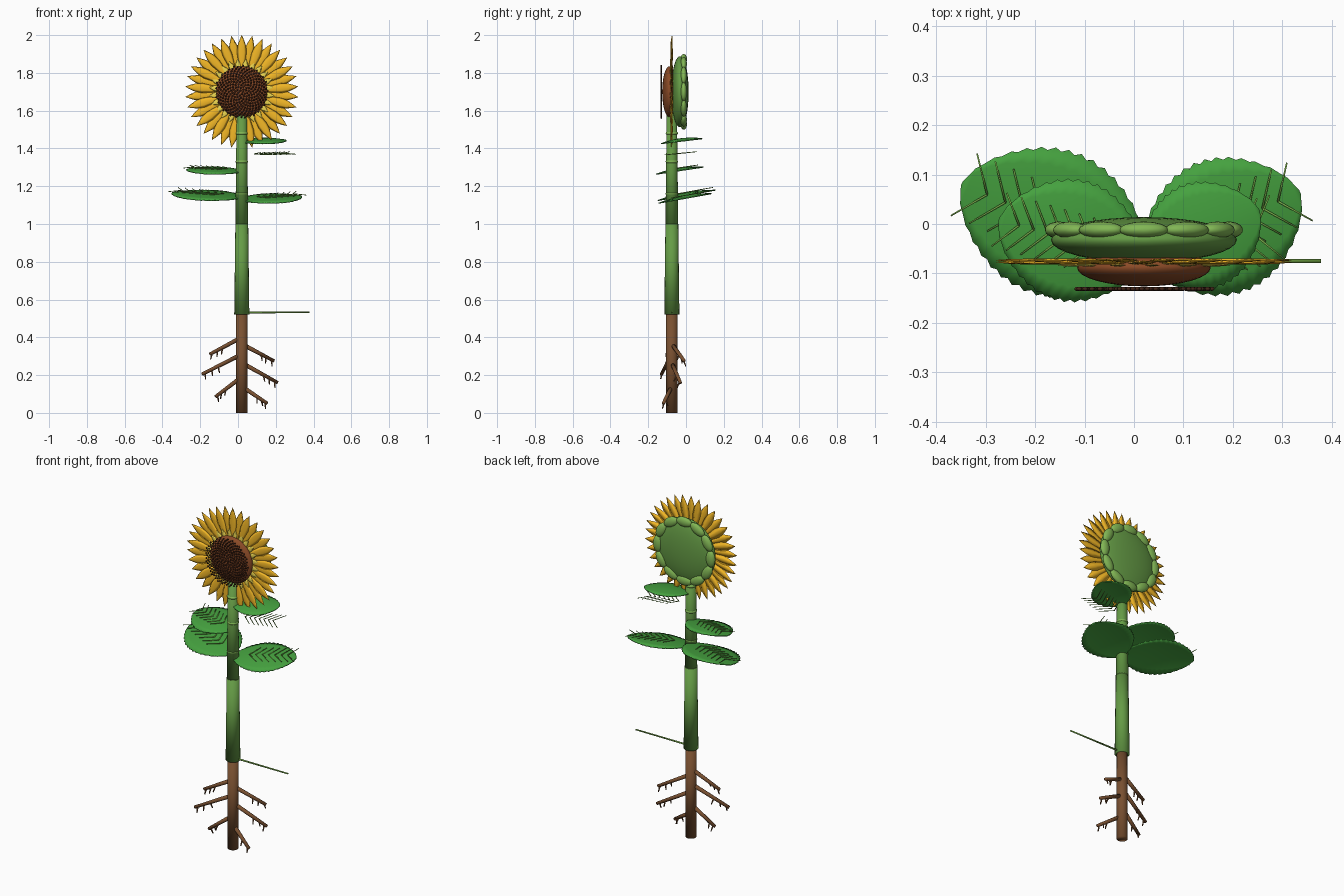
import bpy, bmesh, random
from math import sin, cos, pi, radians, sqrt
from mathutils import Vector, Matrix

if "Cube" in bpy.data.objects:
    bpy.data.objects.remove(bpy.data.objects["Cube"])

random.seed(4)
CX, CY, CZ = 0.02, -0.075, 1.70   # stem axis and flower head height


def mat(name, r, g, b):
    m = bpy.data.materials.new(name)
    m.diffuse_color = (r, g, b, 1)
    m.use_nodes = True
    m.node_tree.nodes["Principled BSDF"].inputs["Base Color"].default_value = m.diffuse_color
    return m


STEM = mat("stem_green", 0.13, 0.33, 0.06)
LEAF = mat("leaf_green", 0.06, 0.36, 0.05)
VEIN = mat("vein_green", 0.17, 0.38, 0.06)
SEPAL = mat("sepal_green", 0.22, 0.47, 0.09)
ROOT = mat("root_brown", 0.19, 0.08, 0.03)
DISC = mat("disc_brown", 0.26, 0.07, 0.02)
SEED = mat("seed_brown", 0.06, 0.02, 0.01)
GOLD = mat("petal_gold", 0.9, 0.48, 0.02)
PALE = mat("petal_pale", 0.85, 0.68, 0.08)


def finish(name, bm, m, smooth=True):
    me = bpy.data.meshes.new(name)
    bmesh.ops.recalc_face_normals(bm, faces=bm.faces[:])
    for f in bm.faces:
        f.smooth = smooth
    bm.to_mesh(me)
    bm.free()
    ob = bpy.data.objects.new(name, me)
    me.materials.append(m)
    bpy.context.collection.objects.link(ob)
    return ob


def rod(bm, a, b, r1, r2, n=16):
    a, b = Vector(a), Vector(b)
    d = b - a
    M = Matrix.Translation((a + b) / 2) @ d.to_track_quat('Z', 'Y').to_matrix().to_4x4()
    bmesh.ops.create_cone(bm, cap_ends=True, segments=n, radius1=r1, radius2=r2,
                          depth=d.length, matrix=M)


def ball(bm, c, s, turn=0, u=24, v=14):
    M = Matrix.Translation(c) @ Matrix.Rotation(turn, 4, 'Y') @ Matrix.Diagonal((*s, 1))
    bmesh.ops.create_uvsphere(bm, u_segments=u, v_segments=v, radius=1, matrix=M)


# Tap root
bm = bmesh.new()
rod(bm, (CX, CY, 0), (CX, CY, 0.53), 0.03, 0.03)
finish("tap_root", bm, ROOT)

# Side roots with hanging rootlets: start height, end x, end y, end height
bm = bmesh.new()
for z, ex, ey, ez in [(.40, -.15, -.10, .31), (.31, -.19, -.13, .205), (.19, -.12, -.10, .085),
                      (.365, .19, -.01, .275), (.265, .21, -.03, .16), (.14, .155, -.12, .05)]:
    a, b = Vector((CX, CY, z)), Vector((ex, ey, ez))
    rod(bm, a, b, 0.012, 0.009, 8)
    for t in (0.6, 0.76, 0.92):
        p = a.lerp(b, t)
        rod(bm, p, p + Vector((random.uniform(-.01, .01), random.uniform(-.02, .02), -.035)), .005, .003, 6)
finish("side_roots", bm, ROOT)

# Stem with nodes
bm = bmesh.new()
rod(bm, (CX, CY, 0.52), (CX, CY, 1.0), 0.04, 0.034)
finish("lower_stem", bm, STEM)
bm = bmesh.new()
rod(bm, (CX, CY, 0.99), (CX, CY, 1.6), 0.034, 0.027)
finish("upper_stem", bm, STEM)
for i, (z, r) in enumerate([(1.0, .0345), (1.16, .034), (1.33, .0335), (1.48, .033)]):
    bm = bmesh.new()
    ball(bm, (CX, CY, z), (r, r, 0.014), u=16, v=8)
    finish(f"stem_node_{i + 1}", bm, SEPAL)

# Lone leaf stalk low on the stem
bm = bmesh.new()
rod(bm, (CX, CY, 0.532), (0.378, CY, 0.532), 0.005, 0.004, 8)
finish("leaf_stalk", bm, VEIN)


def leaf_point(az, u, v, z, slope, x0=CX):
    x = x0 + u * cos(az) - v * sin(az)
    y = CY + u * sin(az) + v * cos(az)
    return Vector((x, y, z + slope * y))


# Leaf blade: serrated oval, gently domed
def leaf(name, az, length, half, z, slope):
    az = radians(az)
    bm = bmesh.new()
    n, m, rows = 30, 8, []
    for i in range(n + 1):
        t = i / n
        w = half * max(sin(pi * t), 0.002) ** 0.6 * (1.0 if i % 2 else 0.95)
        row = []
        for j in range(m + 1):
            k = 2 * j / m - 1
            dome = 0.014 * (1 - k * k) * sin(pi * t)
            row.append(bm.verts.new(leaf_point(az, length * t, w * k, z + dome - 0.006, slope)))
        rows.append(row)
    for a, b in zip(rows, rows[1:]):
        for j in range(m):
            bm.faces.new((a[j], b[j], b[j + 1], a[j + 1]))
    ob = finish(name, bm, LEAF)
    s = ob.modifiers.new("thickness", 'SOLIDIFY')
    s.thickness = 0.005
    s.offset = 0


# Herringbone veins
def veins(name, az, length, reach, z, slope):
    az = radians(az)
    bm = bmesh.new()
    for i in range(7):
        u = length * (0.26 + 0.1 * i)
        for s in (-1, 1):
            rod(bm, leaf_point(az, u, 0, z, slope),
                leaf_point(az, u + reach * 0.6, s * reach * 0.8, z, slope), .0025, .0018, 6)
    finish(name, bm, VEIN)


leaf("leaf_left_large", 157, 0.40, 0.15, 1.157, 0.18)
veins("veins_left_large", 157, 0.40, 0.085, 1.168, 0.18)
leaf("leaf_right_large", 24, 0.345, 0.14, 1.142, 0.18)
veins("veins_right_large", 24, 0.345, 0.08, 1.152, 0.18)
leaf("leaf_left_small", 164, 0.305, 0.125, 1.293, 0.15)
veins("veins_left_small", 164, 0.305, 0.07, 1.303, 0.15)
leaf("leaf_right_small", 24, 0.255, 0.11, 1.447, 0.12)
veins("veins_right_small", 14, 0.265, 0.085, 1.377, 0.10)


# Ring of pointed petals, each a thin ridged blade
def petals(name, m, count, r0, r1, half, y, lift, phase=0):
    bm = bmesh.new()
    prof = [(0, .45), (.25, .75), (.5, 1), (.7, .85), (.87, .42), (1, .02)]
    for i in range(count):
        a = 2 * pi * (i + phase) / count
        yy = y + (0.002 if i % 2 else -0.002)
        rows = []
        for t, w in prof:
            r = r0 + (r1 - r0) * t
            row = []
            for k, d in ((-1, 0), (-.5, -.75), (0, -1), (.5, -.75), (1, 0), (0, .6)):
                q = k * w * half
                row.append(bm.verts.new((CX + r * sin(a) + q * cos(a), yy + d * lift * sqrt(w),
                                         CZ + r * cos(a) - q * sin(a))))
            rows.append(row)
        for p, q in zip(rows, rows[1:]):
            for j in range(6):
                bm.faces.new((p[j], q[j], q[(j + 1) % 6], p[(j + 1) % 6]))
    return finish(name, bm, m)


petals("outer_petals", GOLD, 34, 0.12, 0.30, 0.026, CY, 0.005)
petals("inner_petals", PALE, 24, 0.09, 0.175, 0.016, CY - 0.006, 0.003, 0.5)

# Green back of the head with a ring of rounded sepals
bm = bmesh.new()
ball(bm, (CX, -0.032, CZ), (0.188, 0.046, 0.188), u=32, v=24)
finish("head_back", bm, STEM)
bm = bmesh.new()
for i in range(12):
    a = 2 * pi * i / 12
    ball(bm, (CX + 0.172 * sin(a), -0.012, CZ + 0.172 * cos(a)), (0.05, 0.017, 0.028), a, 16, 10)
finish("sepals", bm, SEPAL)

# Brown centre and spiral of seeds
bm = bmesh.new()
ball(bm, (CX, -0.088, CZ), (0.135, 0.038, 0.135), u=32, v=20)
finish("flower_disc", bm, DISC)
bm = bmesh.new()
for i in range(300):
    r, a = 0.14 * sqrt((i + .5) / 300), i * 2.39996
    M = Matrix.Translation((CX + r * cos(a), -0.131, CZ + r * sin(a))) @ Matrix.Diagonal((1, .75, 1, 1))
    bmesh.ops.create_icosphere(bm, subdivisions=1, radius=0.0062, matrix=M)
finish("seeds", bm, SEED)
